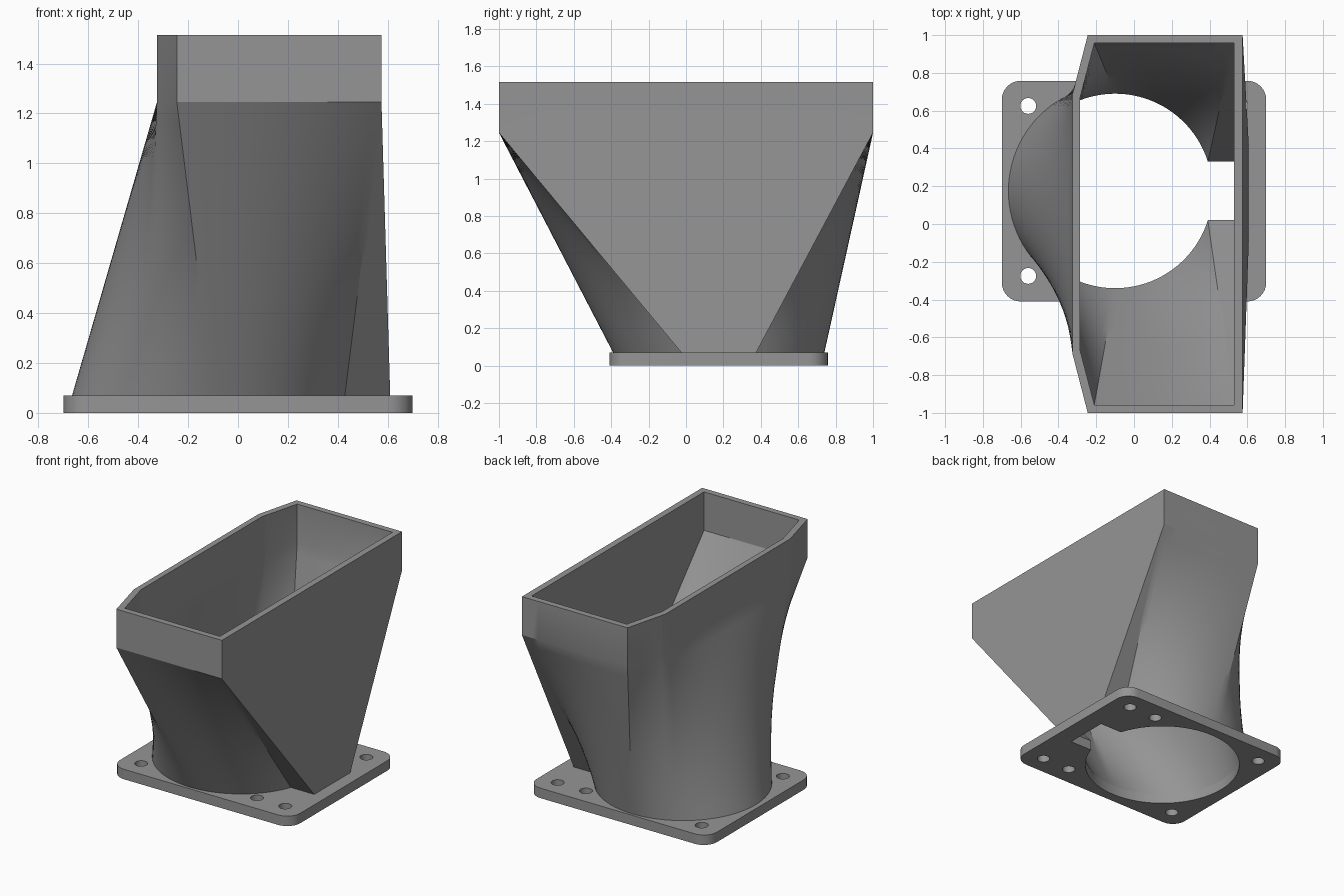
import bpy, bmesh, math
from mathutils import Vector

if "Cube" in bpy.data.objects:
    bpy.data.objects.remove(bpy.data.objects["Cube"])

CX, CY = -0.10, 0.175          # centre of the round inlet
PLATE_T = 0.07                 # flange thickness
Z_BEND, Z_TOP = 1.245, 1.515   # end of the loft, top of the rim

grey = bpy.data.materials.new("grey plastic")
grey.diffuse_color = (0.3, 0.3, 0.3, 1)
grey.use_nodes = True
grey.node_tree.nodes["Principled BSDF"].inputs["Base Color"].default_value = grey.diffuse_color


def lerp(a, b, n):
    """n points from a towards b, without b."""
    return [Vector(a).lerp(Vector(b), i / n) for i in range(n)]


def arc(r, a0, a1, n):
    return [Vector((CX + r * math.cos(math.radians(a0 + (a1 - a0) * i / n)),
                    CY + r * math.sin(math.radians(a0 + (a1 - a0) * i / n)))) for i in range(n)]


def base_profile(r, notch_x, h):
    """Circle with a rectangular notch on +x, counter-clockwise from the notch."""
    a = math.degrees(math.asin(h / r))
    jx = CX + r * math.cos(math.radians(a))
    lo, hi = CY - h, CY + h
    return (lerp((notch_x, lo), (notch_x, hi), 8) + lerp((notch_x, hi), (jx, hi), 6)
            + arc(r, a, 90, 20) + arc(r, 90, 119, 8) + arc(r, 119, 241, 32)
            + arc(r, 241, 270, 8) + arc(r, 270, 360 - a, 20)
            + lerp((jx, lo), (notch_x, lo), 6))


def top_profile(xr, xl, xc, ye, yc):
    """Chamfered rectangle, sampled to match the base profile."""
    return (lerp((xr, -ye), (xr, ye), 8) + [Vector((xr, ye))] * 6
            + lerp((xr, ye), (xc, ye), 20) + lerp((xc, ye), (xl, yc), 8)
            + lerp((xl, yc), (xl, -yc), 32) + lerp((xl, -yc), (xc, -ye), 8)
            + lerp((xc, -ye), (xr, -ye), 20) + [Vector((xr, -ye))] * 6)


outer_base = base_profile(0.565, 0.61, 0.20)
inner_base = base_profile(0.515, 0.565, 0.155)
outer_top = top_profile(0.575, -0.325, -0.245, 1.0, 0.69)
inner_top = top_profile(0.53, -0.285, -0.21, 0.957, 0.67)

# Funnel: outer skin up, over the rim, inner skin down
STEPS = 14
rings = []
for i in range(STEPS + 1):
    t = i / STEPS
    rings.append((PLATE_T + t * (Z_BEND - PLATE_T),
                  [p.lerp(q, t) for p, q in zip(outer_base, outer_top)]))
rings += [(Z_TOP, outer_top), (Z_TOP, inner_top)]
for i in range(STEPS, -1, -1):
    t = i / STEPS
    rings.append((PLATE_T + t * (Z_BEND - PLATE_T),
                  [p.lerp(q, t) for p, q in zip(inner_base, inner_top)]))

bm = bmesh.new()
loops = [[bm.verts.new((p.x, p.y, z)) for p in ring] for z, ring in rings]
n = len(outer_base)
for k in range(len(loops)):
    a, b = loops[k], loops[(k + 1) % len(loops)]
    for i in range(n):
        j = (i + 1) % n
        bm.faces.new((a[i], a[j], b[j], b[i]))
bmesh.ops.remove_doubles(bm, verts=bm.verts, dist=1e-5)
bmesh.ops.recalc_face_normals(bm, faces=bm.faces)
mesh = bpy.data.meshes.new("funnel")
bm.to_mesh(mesh)
bm.free()
funnel = bpy.data.objects.new("funnel", mesh)
bpy.context.collection.objects.link(funnel)

# Mounting flange: rounded plate with the inlet opening and six screw holes
curve = bpy.data.curves.new("flange", 'CURVE')
curve.dimensions = '2D'
curve.fill_mode = 'BOTH'
curve.extrude = PLATE_T / 2


def add_outline(points):
    s = curve.splines.new('POLY')
    s.points.add(len(points) - 1)
    for sp, p in zip(s.points, points):
        sp.co = (p[0], p[1], 0, 1)
    s.use_cyclic_u = True


def circle_points(cx, cy, r, a0, a1, n):
    return [(cx + r * math.cos(math.radians(a0 + (a1 - a0) * i / n)),
             cy + r * math.sin(math.radians(a0 + (a1 - a0) * i / n))) for i in range(n + 1)]


R = 0.10
outline = []
for cx, cy, a in ((0.70 - R, 0.758 - R, 0), (-0.70 + R, 0.758 - R, 90),
                  (-0.70 + R, -0.41 + R, 180), (0.70 - R, -0.41 + R, 270)):
    outline += circle_points(cx, cy, R, a, a + 90, 8)
add_outline(outline)
add_outline(inner_base)
for x in (-0.56, 0.34, 0.56):
    for y in (-0.275, 0.625):
        add_outline(circle_points(x, y, 0.042, 0, 360, 24)[:-1])

flange = bpy.data.objects.new("flange", curve)
bpy.context.collection.objects.link(flange)
flange.location.z = PLATE_T / 2
bpy.context.view_layer.objects.active = flange
flange.select_set(True)
bpy.ops.object.convert(target='MESH')
flange = bpy.context.view_layer.objects.active

# Weld the flange shell and shade both parts
bm = bmesh.new()
bm.from_mesh(flange.data)
bmesh.ops.remove_doubles(bm, verts=bm.verts, dist=1e-5)
bmesh.ops.recalc_face_normals(bm, faces=bm.faces)
bm.to_mesh(flange.data)
bm.free()
for ob in (funnel, flange):
    ob.data.materials.clear()
    ob.data.materials.append(grey)
    bpy.ops.object.select_all(action='DESELECT')
    ob.select_set(True)
    bpy.context.view_layer.objects.active = ob
    bpy.ops.object.shade_smooth_by_angle(angle=math.radians(25))
